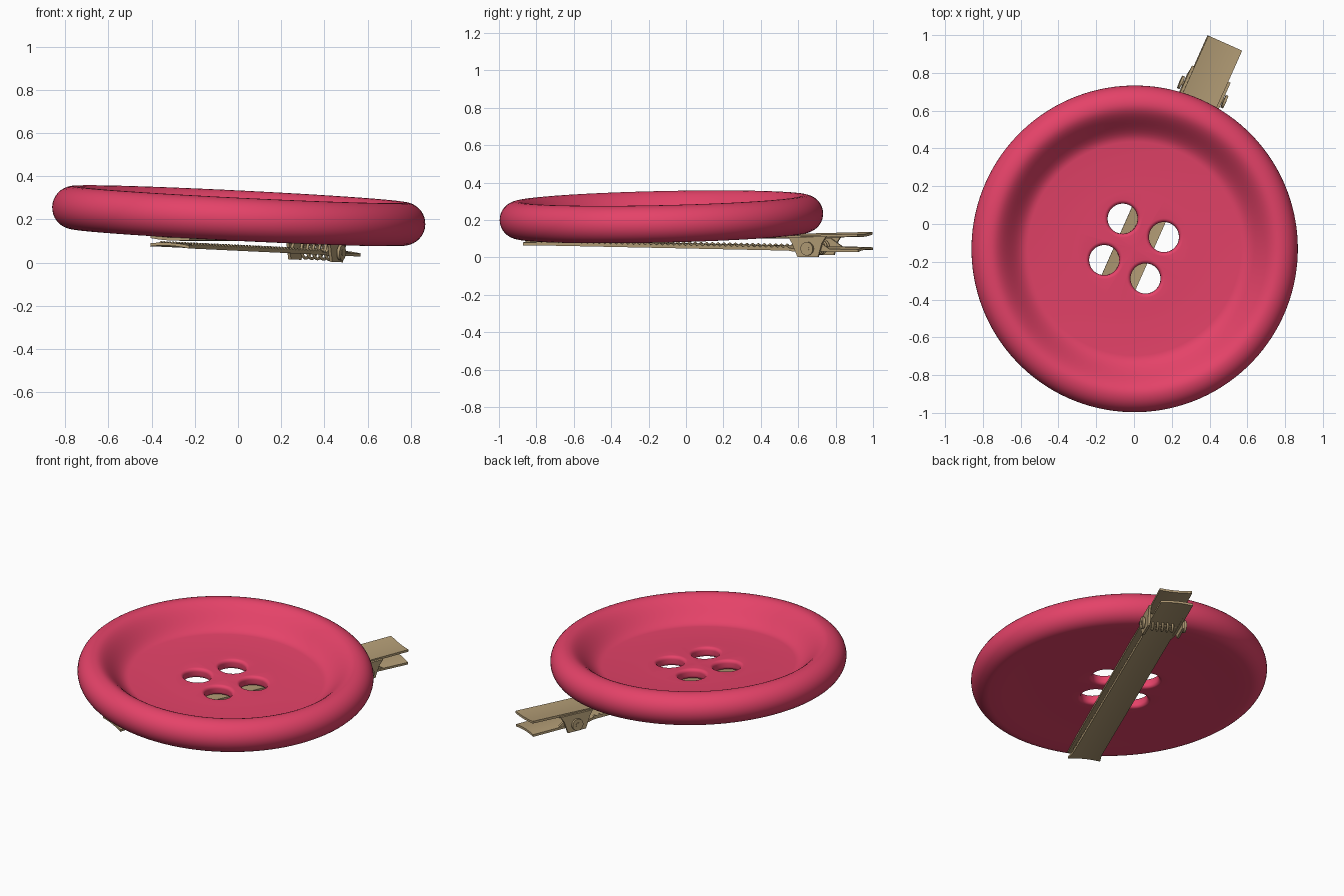
import bpy, bmesh, math
from mathutils import Matrix

if "Cube" in bpy.data.objects:
    bpy.data.objects.remove(bpy.data.objects["Cube"])

# Local frame: y runs along the clip, x across it; the whole piece is rolled and turned
PLACE = (Matrix.Translation((0, -0.13, 0.147)) @ Matrix.Rotation(math.radians(-24), 4, 'Z')
         @ Matrix.Rotation(math.radians(3.1), 4, 'Y') @ Matrix.Translation((0, 0, -0.15)))


def material(name, rgb):
    m = bpy.data.materials.new(name)
    m.diffuse_color = (*rgb, 1)
    m.use_nodes = True
    m.node_tree.nodes["Principled BSDF"].inputs["Base Color"].default_value = m.diffuse_color
    return m


PINK = material("raspberry pink", (0.78, 0.055, 0.14))
BRASS = material("dull brass", (0.45, 0.335, 0.18))


def add(name, bm, mat, smooth=True):
    bmesh.ops.recalc_face_normals(bm, faces=bm.faces[:])
    me = bpy.data.meshes.new(name)
    bm.to_mesh(me)
    bm.free()
    me.materials.append(mat)
    ob = bpy.data.objects.new(name, me)
    bpy.context.collection.objects.link(ob)
    ob.matrix_world = PLACE
    if smooth:
        me.shade_smooth()
        me.set_sharp_from_angle(angle=math.radians(40))
    return ob


def lathe(bm, prof, steps, cx=0, cy=0):
    """Revolve (r, z) points; the end points lie on the axis."""
    vs = [bm.verts.new((cx + r, cy, z)) for r, z in prof]
    es = [bm.edges.new(p) for p in zip(vs, vs[1:])]
    bmesh.ops.spin(bm, geom=vs + es, cent=(cx, cy, 0), axis=(0, 0, 1),
                   angle=2 * math.pi, steps=steps)
    bmesh.ops.remove_doubles(bm, verts=bm.verts[:], dist=1e-5)


# Button: flat underside, round rim, dished face
prof = [(0, 0.124), (0.3, 0.124), (0.6, 0.124), (0.68, 0.121)]
for i in range(19):
    a = math.radians(-90 + 10 * i)
    prof.append((0.765 + 0.1 * math.cos(a), 0.22 + 0.1 * math.sin(a)))
for i in range(1, 13):
    t = i / 12
    prof.append((0.765 - 0.2 * t, 0.186 + 0.134 * (0.5 + 0.5 * math.cos(math.pi * t))))
prof += [(0.3, 0.186), (0, 0.186)]
bm = bmesh.new()
lathe(bm, prof, 128)
button = add("button", bm, PINK)

# Four thread holes with rounded lips
R, F = 0.08, 0.02
cut = [(0, 0.05), (R + F, 0.05)]
cut += [(R + F - F * math.sin(math.radians(a)), 0.124 + F - F * math.cos(math.radians(a))) for a in range(0, 91, 15)]
cut += [(R + F - F * math.cos(math.radians(a)), 0.186 - F + F * math.sin(math.radians(a))) for a in range(0, 91, 15)]
cut += [(R + F, 0.3), (0, 0.3)]
bm = bmesh.new()
for sx in (-1, 1):
    for sy in (-1, 1):
        lathe(bm, cut, 40, 0.12 * sx, 0.12 * sy)
cutter = add("hole_cutter", bm, PINK)
cutter.hide_render = True
mod = button.modifiers.new("holes", 'BOOLEAN')
mod.operation = 'DIFFERENCE'
mod.solver = 'EXACT'
mod.object = cutter
bpy.context.view_layer.update()
dg = bpy.context.evaluated_depsgraph_get()
me = bpy.data.meshes.new_from_object(button.evaluated_get(dg))
button.modifiers.clear()
button.data = me
me.shade_smooth()
me.set_sharp_from_angle(angle=math.radians(35))
bpy.data.objects.remove(cutter)


def plate(name, stations, bow, thick=0.014):
    """Loft a slightly bowed strip through (y, z, half width) stations."""
    bm = bmesh.new()
    n, rings = 8, []
    for y, z, w in stations:
        xs = [-1 + 2 * i / n for i in range(n + 1)]
        low = [bm.verts.new((w * x, y, z + bow * (1 - x * x))) for x in xs]
        top = [bm.verts.new((w * x, y, z + thick + bow * (1 - x * x))) for x in xs]
        rings.append(low + top[::-1])
    for a, b in zip(rings, rings[1:]):
        for i in range(len(a)):
            j = (i + 1) % len(a)
            bm.faces.new((a[i], a[j], b[j], b[i]))
    bm.faces.new(rings[0])
    bm.faces.new(rings[-1][::-1])
    return add(name, bm, BRASS)


def slab(bm, pts, x0, x1):
    """Extrude a (y, z) outline between two x positions."""
    a = [bm.verts.new((x0, y, z)) for y, z in pts]
    b = [bm.verts.new((x1, y, z)) for y, z in pts]
    bm.faces.new(a)
    bm.faces.new(b[::-1])
    for i in range(len(a)):
        j = (i + 1) % len(a)
        bm.faces.new((a[i], b[i], b[j], a[j]))


# Clip arms
plate("upper_arm", [(-0.77, 0.111, 0.098), (0.78, 0.111, 0.098), (1.19, 0.12, 0.098)], -0.006)
plate("lower_arm", [(-0.77, 0.073, 0.098), (-0.7, 0.072, 0.086), (0.76, 0.044, 0.086),
                    (0.82, 0.042, 0.098), (1.19, 0.036, 0.098)], 0.008)

# Toothed lips along the lower arm
bm = bmesh.new()
teeth = 44
base = lambda y: 0.0735 - 0.0192 * (y + 0.7)
for s in (-1, 1):
    pts = [(-0.7, base(-0.7)), (0.78, base(0.78))]
    for i in range(2 * teeth + 1):
        y = 0.78 - 1.48 * i / (2 * teeth)
        pts.append((y, base(y) + (0.025 if i % 2 else 0.014)))
    slab(bm, pts, s * 0.086, s * 0.077)
add("toothed_lips", bm, BRASS, False)

# Hinge cheeks: outer pair from the upper arm, inner pair from the lower arm
bm = bmesh.new()
for s in (-1, 1):
    slab(bm, [(0.79, 0.118), (0.81, 0.085), (0.84, 0.012), (0.96, 0.01), (0.985, 0.085), (1.01, 0.12)],
         s * 0.098, s * 0.112)
    slab(bm, [(0.80, 0.04), (0.85, 0.1), (0.95, 0.1), (1.04, 0.04)], s * 0.084, s * 0.096)
add("hinge_cheeks", bm, BRASS, False)

# Hinge pin with round heads
bm = bmesh.new()
for r, x, d in ((0.014, 0, 0.27), (0.036, -0.126, 0.014), (0.036, 0.126, 0.014)):
    bmesh.ops.create_cone(bm, cap_ends=True, segments=32, radius1=r, radius2=r, depth=d,
                          matrix=Matrix.Translation((x, 0.905, 0.056)) @ Matrix.Rotation(math.pi / 2, 4, 'Y'))
add("hinge_pin", bm, BRASS)

# Coil spring around the pin
cu = bpy.data.curves.new("spring", 'CURVE')
cu.dimensions = '3D'
cu.bevel_depth = 0.007
cu.bevel_resolution = 2
cu.use_fill_caps = True
sp = cu.splines.new('POLY')
N, turns = 120, 5
sp.points.add(N)
for i, p in enumerate(sp.points):
    a = 2 * math.pi * turns * i / N
    p.co = (-0.075 + 0.15 * i / N, 0.905 + 0.036 * math.cos(a), 0.056 + 0.036 * math.sin(a), 1)
cu.materials.append(BRASS)
spring = bpy.data.objects.new("spring", cu)
bpy.context.collection.objects.link(spring)
spring.matrix_world = PLACE
